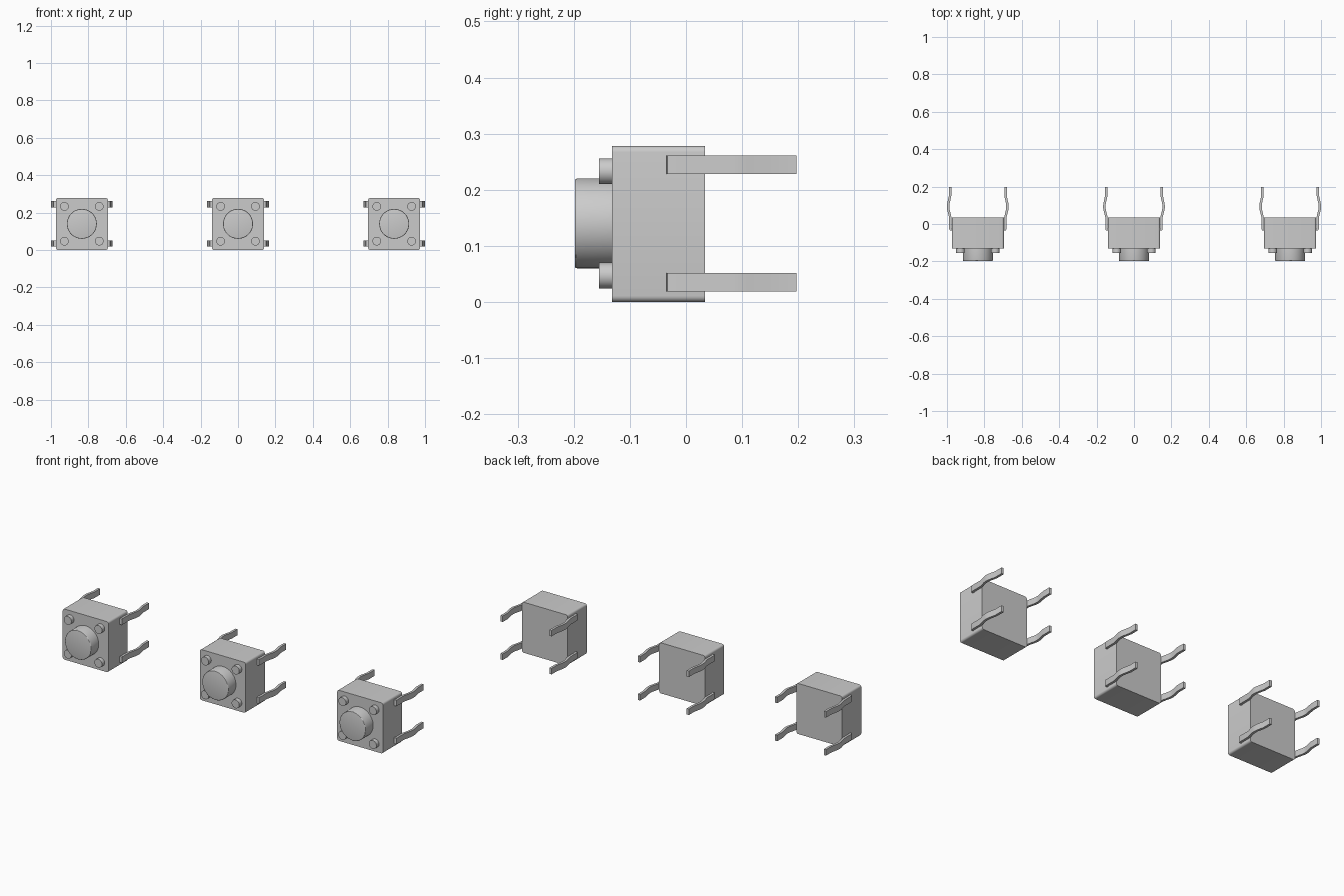
import bpy, bmesh, math
from mathutils import Matrix

if "Cube" in bpy.data.objects:
    bpy.data.objects.remove(bpy.data.objects["Cube"])

CZ = 0.139      # height of the switch centre
HALF = 0.139    # half width of the housing


def finish(bm, name, smooth=True):
    bmesh.ops.recalc_face_normals(bm, faces=bm.faces)
    me = bpy.data.meshes.new(name)
    bm.to_mesh(me)
    bm.free()
    ob = bpy.data.objects.new(name, me)
    bpy.context.collection.objects.link(ob)
    if smooth:
        bpy.ops.object.select_all(action='DESELECT')
        ob.select_set(True)
        bpy.context.view_layer.objects.active = ob
        bpy.ops.object.shade_smooth_by_angle(angle=math.radians(30))
    return ob


def box(name, cx, y0, y1, r):
    # housing with rounded edges along y only
    bm = bmesh.new()
    bmesh.ops.create_cube(bm, size=1)
    bmesh.ops.transform(bm, verts=bm.verts, matrix=Matrix.Translation((cx, (y0 + y1) / 2, CZ))
                        @ Matrix.Diagonal((2 * HALF, y1 - y0, 2 * HALF, 1)))
    edges = [e for e in bm.edges if abs(e.verts[0].co.y - e.verts[1].co.y) > 0.01]
    bmesh.ops.bevel(bm, geom=edges, offset=r, segments=5, profile=0.5, affect='EDGES')
    return finish(bm, name)


def cylinder(name, cx, cz, r, y0, y1, segs, bevel=0):
    bm = bmesh.new()
    bmesh.ops.create_cone(bm, cap_ends=True, segments=segs, radius1=r, radius2=r, depth=y1 - y0,
                          matrix=Matrix.Translation((cx, (y0 + y1) / 2, cz))
                          @ Matrix.Rotation(math.pi / 2, 4, 'X'))
    if bevel:
        rim = [e for e in bm.edges if all(abs(v.co.y - y0) < 1e-4 for v in e.verts)]
        bmesh.ops.bevel(bm, geom=rim, offset=bevel, segments=3, profile=0.5, affect='EDGES')
    return finish(bm, name)


# bent pin: outer and inner outlines as (x from centre, y)
OUTER = [(0.130, -0.035), (0.146, -0.035), (0.151, -0.033), (0.153, -0.027), (0.153, 0.034),
         (0.164, 0.078), (0.165, 0.093), (0.164, 0.108), (0.155, 0.150), (0.155, 0.197)]
INNER = [(0.130, -0.022), (0.141, -0.022), (0.141, 0.036), (0.151, 0.079), (0.152, 0.093),
         (0.151, 0.107), (0.142, 0.149), (0.142, 0.197)]


def pin(name, cx, side, z0, z1):
    bm = bmesh.new()
    outline = OUTER + INNER[::-1]
    face = bm.faces.new([bm.verts.new((cx + side * x, y, z0)) for x, y in outline])
    ext = bmesh.ops.extrude_face_region(bm, geom=[face])['geom']
    bmesh.ops.translate(bm, vec=(0, 0, z1 - z0),
                        verts=[g for g in ext if isinstance(g, bmesh.types.BMVert)])
    return finish(bm, name)


# three identical push switches in a row
for n, cx in enumerate((-0.835, 0, 0.835), 1):
    box(f"housing_{n}", cx, -0.132, 0.034, 0.011)
    cylinder(f"button_{n}", cx, CZ + 0.001, 0.08, -0.198, -0.125, 64, 0.004)
    for sx in (-1, 1):
        for sz in (-1, 1):
            cylinder(f"corner_stud_{n}", cx + sx * 0.093, CZ + 0.001 + sz * 0.093,
                     0.023, -0.155, -0.125, 32)
            zc = CZ + 0.001 + sz * 0.1045
            pin(f"pin_{n}", cx, sx, zc - 0.0165, zc + 0.0165)
